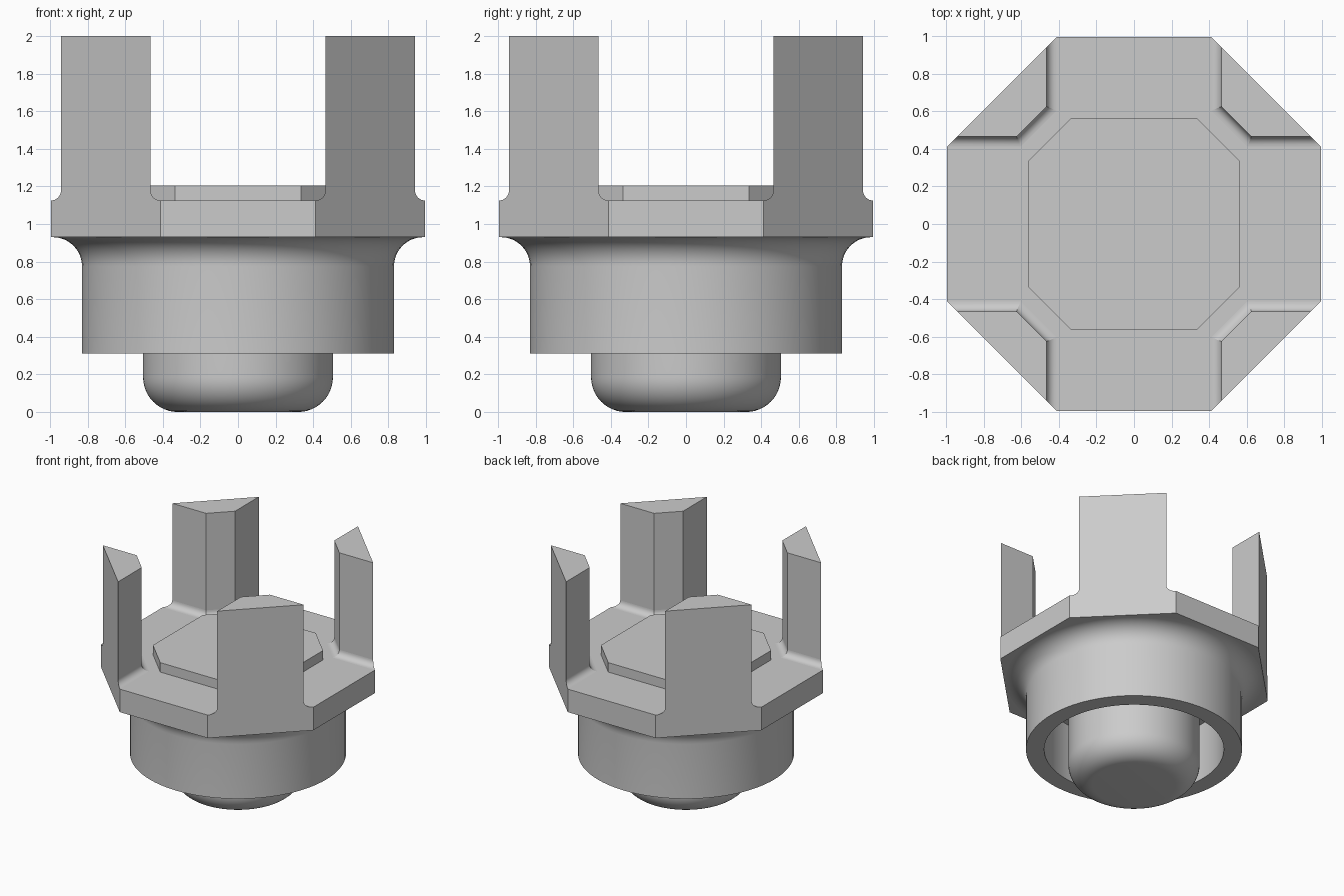
import bpy
import bmesh
from math import sin, cos, pi, sqrt, radians

cube = bpy.data.objects.get("Cube")
if cube:
    bpy.data.objects.remove(cube, do_unlink=True)

GREY = (0.6, 0.6, 0.6, 1)
grey = bpy.data.materials.new("plain grey")
grey.use_nodes = True
grey.diffuse_color = GREY
grey.node_tree.nodes["Principled BSDF"].inputs["Base Color"].default_value = GREY


def finish(bm, name):
    bmesh.ops.recalc_face_normals(bm, faces=bm.faces)
    mesh = bpy.data.meshes.new(name)
    bm.to_mesh(mesh)
    bm.free()
    mesh.materials.append(grey)
    obj = bpy.data.objects.new(name, mesh)
    bpy.context.collection.objects.link(obj)
    return obj


def lathe(name, profile, segments=96):
    """Spin a list of (radius, height) points around z."""
    bm = bmesh.new()
    verts = [bm.verts.new((r, 0, z)) for r, z in profile]
    edges = [bm.edges.new(pair) for pair in zip(verts, verts[1:])]
    bmesh.ops.spin(bm, geom=verts + edges, axis=(0, 0, 1), cent=(0, 0, 0),
                   angle=2 * pi, steps=segments)
    bmesh.ops.remove_doubles(bm, verts=bm.verts, dist=0.0005)
    obj = finish(bm, name)
    bpy.ops.object.select_all(action='DESELECT')
    obj.select_set(True)
    bpy.context.view_layer.objects.active = obj
    bpy.ops.object.shade_smooth_by_angle(angle=radians(30))
    return obj


def octagon(half, corner):
    """Corner points of a chamfered square, starting at +x and going round."""
    pts, quarter = [], [(half, corner), (corner, half)]
    for _ in range(4):
        pts += quarter
        quarter = [(-y, x) for x, y in quarter]
    return pts


# Octagonal plate with four corner posts, blended by a fillet
HALF, CORNER = 0.995, 0.412
BOTTOM, DECK, TOP = 0.93, 1.125, 2.0
INNER, CHAMFER = 0.465, 0.625
FILLET, STEPS = INNER - CORNER, 8


def post_section(d):
    """Post outline with its three inner sides pushed outward by d."""
    near = INNER - d
    far = HALF + CORNER - near
    bend = CHAMFER - d * (sqrt(2) - 1)
    return [(far, near), (bend, near), (near, bend), (near, far)]


levels = []
for i in range(STEPS + 1):
    a = i / STEPS * pi / 2
    levels.append((FILLET * (1 - sin(a)), DECK + FILLET * (1 - cos(a))))
levels.append((0, TOP))

bm = bmesh.new()
base = [bm.verts.new((x, y, BOTTOM)) for x, y in octagon(HALF, CORNER)]
bm.faces.new(base)
deck_loop = []
for k in range(4):
    c, s = [(1, 0), (0, 1), (-1, 0), (0, -1)][k]
    rings = [[bm.verts.new((x * c - y * s, x * s + y * c, z))
              for x, y in post_section(d)] for d, z in levels]
    # Inner sides of the post
    for i, (low, high) in enumerate(zip(rings, rings[1:])):
        for j in range(3):
            face = bm.faces.new((low[j], low[j + 1], high[j + 1], high[j]))
            face.smooth = i < STEPS
        for j in (1, 2):
            bm.edges.get((low[j], high[j])).smooth = False
    bm.faces.new(rings[-1])
    # Single outer face running from plate to post top
    bm.faces.new([base[2 * k]] + [r[0] for r in rings]
                 + [r[3] for r in reversed(rings)] + [base[2 * k + 1]])
    deck_loop.append(rings[0])
for k in range(4):
    nxt = (k + 1) % 4
    bm.faces.new((base[2 * k + 1], base[2 * nxt],
                  deck_loop[nxt][0], deck_loop[k][3]))
bm.faces.new([v for ring in deck_loop for v in ring])
finish(bm, "plate_with_posts")

# Raised pad on the plate
bm = bmesh.new()
pad = bm.faces.new([bm.verts.new((x, y, DECK)) for x, y in octagon(0.563, 0.335)])
up = bmesh.ops.extrude_face_region(bm, geom=[pad], use_keep_orig=True)["geom"]
bmesh.ops.translate(bm, vec=(0, 0, 0.08),
                    verts=[e for e in up if isinstance(e, bmesh.types.BMVert)])
finish(bm, "raised_pad")

# Hollow collar flaring into the plate
RADIUS, FLARE = 0.83, 0.155
flare = [(RADIUS + FLARE * (1 - cos(a)), BOTTOM - FLARE * (1 - sin(a)))
         for a in (i / 12 * pi / 2 for i in range(12, -1, -1))]
lathe("collar", flare + [(RADIUS, 0.312), (0.69, 0.312), (0.69, 0.8), (0, 0.8)])

# Plunger with a rounded lower rim
PLUNGER, ROUND = 0.505, 0.185
rim = [(PLUNGER - ROUND * (1 - sin(a)), ROUND * (1 - cos(a)))
       for a in (i / 12 * pi / 2 for i in range(13))]
lathe("plunger", [(0, 0)] + rim + [(PLUNGER, 0.8)])
